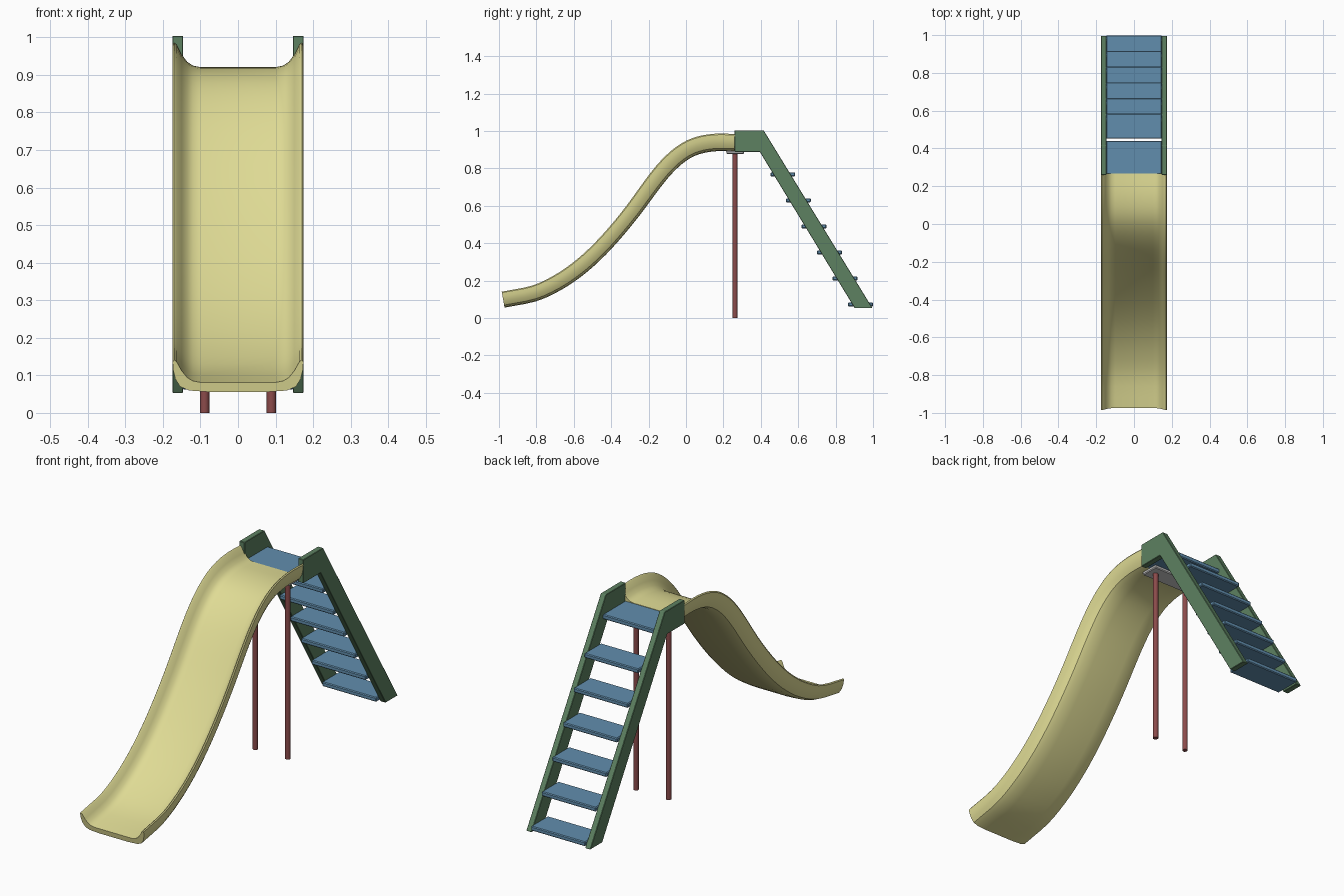
import bpy, bmesh
from mathutils import Vector

if "Cube" in bpy.data.objects:
    bpy.data.objects.remove(bpy.data.objects["Cube"])


def material(name, rgb):
    m = bpy.data.materials.new(name)
    m.diffuse_color = (*rgb, 1)
    m.use_nodes = True
    m.node_tree.nodes["Principled BSDF"].inputs["Base Color"].default_value = m.diffuse_color
    return m


YELLOW = material("yellow", (0.74, 0.71, 0.30))
GREEN = material("green", (0.11, 0.22, 0.12))
BLUE = material("blue", (0.12, 0.27, 0.42))
RED = material("red", (0.26, 0.07, 0.07))


def finish(name, bm, mat=None, bevel=0, segments=1, smooth=False):
    bmesh.ops.recalc_face_normals(bm, faces=bm.faces)
    me = bpy.data.meshes.new(name)
    bm.to_mesh(me)
    bm.free()
    ob = bpy.data.objects.new(name, me)
    bpy.context.collection.objects.link(ob)
    if mat:
        me.materials.append(mat)
    if bevel:
        b = ob.modifiers.new("bevel", "BEVEL")
        b.width, b.segments = bevel, segments
    if smooth:
        bpy.ops.object.select_all(action="DESELECT")
        ob.select_set(True)
        bpy.context.view_layer.objects.active = ob
        bpy.ops.object.shade_smooth_by_angle(angle=0.6)
    return ob


def box(name, lo, hi, mat=None, bevel=0, segments=1):
    lo, hi = Vector(lo), Vector(hi)
    bm = bmesh.new()
    bmesh.ops.create_cube(bm, size=1)
    for v in bm.verts:
        v.co = Vector([c * s for c, s in zip(v.co, hi - lo)]) + (lo + hi) / 2
    return finish(name, bm, mat, bevel, segments)


# Slide chute: trough section swept along a smooth path (y, z of the underside)
path = [Vector(p) for p in [
    (0.265, 0.89), (0.16, 0.892), (0.07, 0.876), (0.0, 0.840), (-0.07, 0.778),
    (-0.14, 0.694), (-0.25, 0.546), (-0.36, 0.413), (-0.46, 0.308), (-0.56, 0.222),
    (-0.67, 0.149), (-0.80, 0.090), (-0.97, 0.056)]]
half = [(0.08, 0.0), (0.13, 0.004), (0.154, 0.015), (0.167, 0.038), (0.173, 0.066),
        (0.174, 0.088), (0.170, 0.094), (0.163, 0.088), (0.150, 0.062), (0.135, 0.042),
        (0.12, 0.032), (0.10, 0.028)]
section = half + [(-x, h) for x, h in reversed(half)]

ends = [2 * path[0] - path[1]] + path + [2 * path[-1] - path[-2]]
samples = []
for i in range(1, len(ends) - 2):
    a, b, c, d = ends[i - 1:i + 3]
    for t in (0, 1 / 3, 2 / 3):
        samples.append(0.5 * (2 * b + (c - a) * t + (2 * a - 5 * b + 4 * c - d) * t * t
                              + (3 * b - a - 3 * c + d) * t ** 3))
samples.append(path[-1])

bm = bmesh.new()
rings = []
for i, p in enumerate(samples):
    tan = (samples[min(i + 1, len(samples) - 1)] - samples[max(i - 1, 0)]).normalized()
    n = Vector((tan.y, -tan.x))
    # side walls get a little lower towards the foot of the slide
    n *= 1 - 0.08 * min(1, max(0, (0.1 - p.x) / 0.4))
    rings.append([bm.verts.new((x, p.x + n.x * h, p.y + n.y * h)) for x, h in section])
count = len(section)
for r, s in zip(rings, rings[1:]):
    for j in range(count):
        k = (j + 1) % count
        bm.faces.new((r[j], r[k], s[k], s[j]))
bm.faces.new(rings[0])
bm.faces.new(rings[-1])
finish("slide_chute", bm, YELLOW, smooth=True)

# Ladder side rails with handrail tops
rail = [(0.26, 0.888), (0.26, 1.004), (0.415, 1.004), (0.997, 0.053), (0.902, 0.053), (0.395, 0.888)]
for side, sx in (("left", -1), ("right", 1)):
    bm = bmesh.new()
    f = bm.faces.new([bm.verts.new((sx * 0.146, y, z)) for y, z in rail])
    new = bmesh.ops.extrude_face_region(bm, geom=[f])["geom"]
    for v in new:
        if isinstance(v, bmesh.types.BMVert):
            v.co.x = sx * 0.175
    finish(side + "_ladder_rail", bm, GREEN, 0.002)

    # Support post
    bm = bmesh.new()
    bmesh.ops.create_cone(bm, cap_ends=True, segments=16, radius1=0.0125, radius2=0.0125, depth=0.885)
    bmesh.ops.translate(bm, verts=bm.verts, vec=(sx * 0.089, 0.262, 0.4425))
    finish(side + "_support_post", bm, RED, smooth=True)

# Ladder treads and top platform
for i in range(6):
    y, z = 0.452 + 0.083 * i, 0.768 - 0.139 * i
    box(f"tread_{i + 1}", (-0.148, y, z - 0.011), (0.148, y + 0.132, z + 0.011), BLUE, 0.004)
box("top_platform", (-0.148, 0.262, 0.893), (0.148, 0.44, 0.916), BLUE, 0.004)

# Mounting plate on top of the posts
box("mounting_plate", (-0.13, 0.216, 0.878), (0.13, 0.31, 0.895), None, 0.004)
